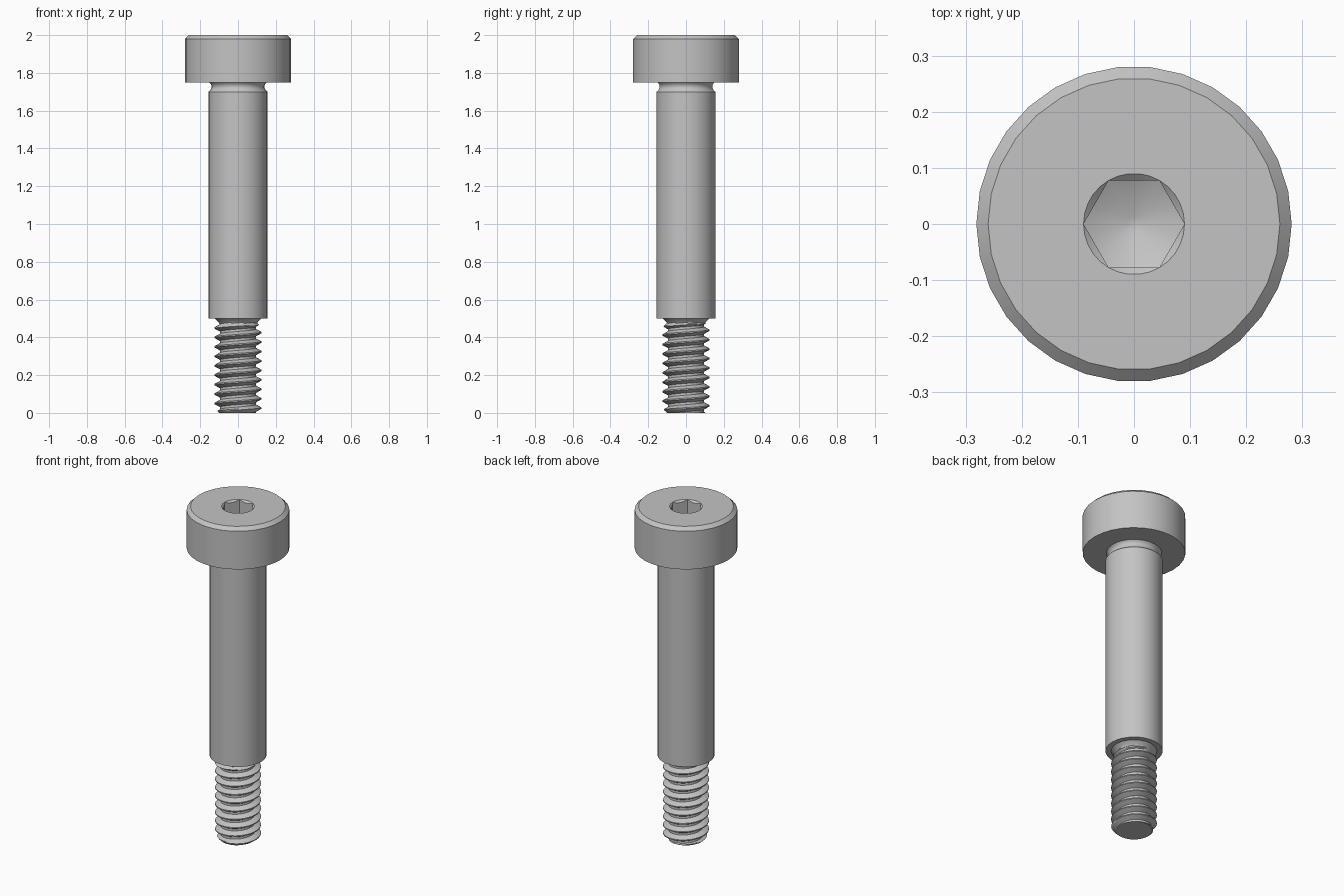
import bpy
import bmesh
from math import sin, cos, pi, radians

SEG = 30                      # sides of every turned part
PITCH, TURNS = 0.05, 10       # screw thread
MAJOR, MINOR = 0.125, 0.0955
THREAD_TOP = PITCH * TURNS

if "Cube" in bpy.data.objects:
    bpy.data.objects.remove(bpy.data.objects["Cube"])

steel = bpy.data.materials.new("steel grey")
steel.use_nodes = True
GREY = (0.55, 0.55, 0.55, 1)
steel.diffuse_color = GREY
steel.node_tree.nodes["Principled BSDF"].inputs["Base Color"].default_value = GREY


def finish(bm, name):
    bmesh.ops.recalc_face_normals(bm, faces=bm.faces)
    mesh = bpy.data.meshes.new(name)
    bm.to_mesh(mesh)
    bm.free()
    obj = bpy.data.objects.new(name, mesh)
    bpy.context.collection.objects.link(obj)
    mesh.materials.append(steel)
    bpy.ops.object.select_all(action='DESELECT')
    obj.select_set(True)
    bpy.context.view_layer.objects.active = obj
    bpy.ops.object.shade_smooth_by_angle(angle=radians(30))
    return obj


def loft(name, rings, cap_end=False):
    """Skin rings; each ring is a function of angle giving (radius, z)."""
    bm = bmesh.new()
    loops = []
    for ring in rings:
        loop = []
        for i in range(SEG):
            a = 2 * pi * i / SEG
            r, z = ring(a)
            loop.append(bm.verts.new((r * cos(a), r * sin(a), z)))
        loops.append(loop)
    for low, high in zip(loops, loops[1:]):
        for i in range(SEG):
            k = (i + 1) % SEG
            bm.faces.new((low[i], low[k], high[k], high[i]))
    if cap_end:
        bm.faces.new(loops[-1])
    return finish(bm, name)


def circle(r, z):
    return lambda a: (r, z)


# Hexagonal socket: flat walls under a conical lead-in, drilled cone floor
SOCKET_R = 0.09
APOTHEM = SOCKET_R * cos(pi / 6)


def hex_radius(a):
    return APOTHEM / cos((a + 1e-6) % (pi / 3) - pi / 6)


def hex_rim(a):
    r = hex_radius(a)
    return r, 2 - (SOCKET_R - r) * 0.9


def hex_floor(a):
    r = hex_radius(a)
    return r, 1.835 + r * 0.5


# Cap head with chamfered rim and socket
loft("cap_head", [circle(0.14, 1.75), circle(0.281, 1.75), circle(0.281, 1.98),
                  circle(0.26, 2), circle(SOCKET_R, 2), hex_rim, hex_floor,
                  circle(0.013, 1.8415)], cap_end=True)

# Relief groove below the head: shallow arc from the shoulder to the head
groove = []
for i in range(9):
    t = i / 8
    groove.append(circle(0.156 - 0.014 * sin(pi * t) ** 0.8 - 0.004 * t, 1.70 + 0.05 * t))

# Shoulder
loft("shoulder", [circle(0.09, 0.5), circle(0.156, 0.5)] + groove)


# Threaded end
def thread_radius(a, z):
    phase = (z / PITCH - a / (2 * pi)) % 1
    rise = 1 - (abs(phase - 0.5) - 0.0625) / 0.3125
    crest = MINOR + (MAJOR - MINOR) * min(1, max(0, rise))
    lead_in = 0.1 + z * 1.1
    run_out = MAJOR - max(0, z - 0.455) * 1.2
    t = max(0, (z - 0.465) / 0.035)
    flare = MINOR + (MAJOR - MINOR) * t ** 1.5
    return max(min(crest, lead_in, run_out), flare)


STEPS = 36
PROFILE = [0, 0.0625, 0.125, 0.22, 0.33, 0.4375, 0.5625, 0.67, 0.78, 0.875, 0.9375, 1]

bm = bmesh.new()
rows = []
for step in range(-STEPS, STEPS * TURNS + 1):
    a = 2 * pi * (step % STEPS) / STEPS
    row = []
    for p in PROFILE:
        z = min(THREAD_TOP, max(0, PITCH * (step / STEPS + p)))
        r = thread_radius(a, z)
        row.append(bm.verts.new((r * cos(a), r * sin(a), z)))
    rows.append(row)
for now, nxt in zip(rows, rows[1:]):
    for j in range(len(PROFILE) - 1):
        bm.faces.new((now[j], nxt[j], nxt[j + 1], now[j + 1]))
bmesh.ops.remove_doubles(bm, verts=bm.verts, dist=1e-5)
bmesh.ops.dissolve_degenerate(bm, edges=bm.edges, dist=1e-5)

# Flat tip of the thread
tip = [e for e in bm.edges if e.is_boundary and all(v.co.z < 1e-4 for v in e.verts)]
bmesh.ops.contextual_create(bm, geom=tip)
finish(bm, "threaded_end")
